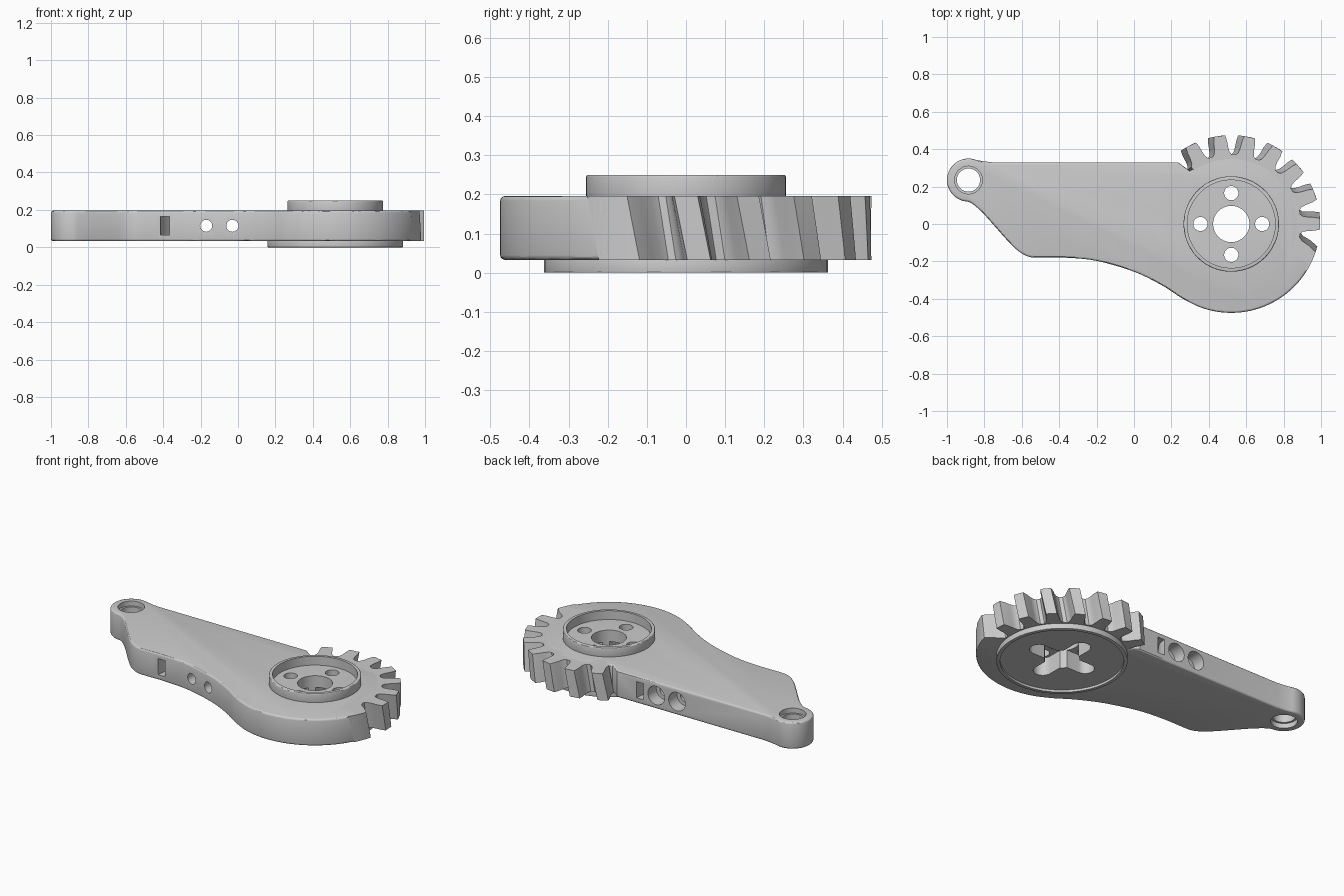
import bpy, bmesh
from math import sin, cos, radians, pi
from mathutils import Vector, Matrix

if "Cube" in bpy.data.objects:
    bpy.data.objects.remove(bpy.data.objects["Cube"])

GC = Vector((0.52, 0.0))          # gear centre
BC = Vector((-0.885, 0.235))      # pivot eye centre
Z0, Z1 = 0.033, 0.196             # arm thickness


def arc(c, r, a0, a1, n):
    return [c + r * Vector((cos(radians(a0 + (a1 - a0) * i / n)),
                            sin(radians(a0 + (a1 - a0) * i / n)))) for i in range(n + 1)]


def circle(c, r, n=64):
    return arc(Vector(c), r, 0, 360, n)[:-1]


def spline(p, sub=5):
    p = [Vector(q) for q in p]
    out = []
    for i in range(len(p) - 1):
        a, b, c, d = p[max(i - 1, 0)], p[i], p[i + 1], p[min(i + 2, len(p) - 1)]
        for k in range(sub):
            t = k / sub
            out.append(0.5 * (2 * b + (c - a) * t + (2 * a - 5 * b + 4 * c - d) * t * t
                              + (3 * b - a - 3 * c + d) * t ** 3))
    return out + [p[-1]]


def prism(name, pts, z0, z1, bevel=0, twist=0, layers=1):
    """Extrude an outline; twist turns the lower layers about the gear centre."""
    bm = bmesh.new()
    rings = []
    for k in range(layers + 1):
        t = k / layers
        m = Matrix.Rotation(radians(twist * (1 - t)), 2)
        rings.append([bm.verts.new((*(GC + m @ (Vector(p) - GC)), z0 + (z1 - z0) * t)) for p in pts])
    n = len(pts)
    caps = [bm.faces.new(rings[0][::-1]), bm.faces.new(rings[-1])]
    for lo, hi in zip(rings, rings[1:]):
        for i in range(n):
            j = (i + 1) % n
            bm.faces.new((lo[i], lo[j], hi[j], hi[i]))
    bmesh.ops.recalc_face_normals(bm, faces=bm.faces)
    if bevel:
        bmesh.ops.bevel(bm, geom=[e for f in caps for e in f.edges], offset=bevel,
                        segments=3, profile=0.5, affect='EDGES')
    me = bpy.data.meshes.new(name)
    bm.to_mesh(me)
    bm.free()
    ob = bpy.data.objects.new(name, me)
    bpy.context.collection.objects.link(ob)
    return ob


def y_rod(x, r, y0, y1):
    bpy.ops.mesh.primitive_cylinder_add(vertices=40, radius=r, depth=y1 - y0,
                                        location=(x, (y0 + y1) / 2, 0.115), rotation=(pi / 2, 0, 0))
    return bpy.context.object


def cut(targets, cutters):
    for ob in targets:
        bpy.context.view_layer.objects.active = ob
        for c in cutters:
            m = ob.modifiers.new("cut", 'BOOLEAN')
            m.operation, m.solver, m.object = 'DIFFERENCE', 'EXACT', c
            bpy.ops.object.modifier_apply(modifier=m.name)
    for c in cutters:
        bpy.data.objects.remove(c)


# Arm plate outline: pivot eye, curved lower edge, round end, root of gear, flat top edge
lower = spline([(-0.889, 0.12), (-0.86, 0.105), (-0.8, 0.05), (-0.68, -0.085), (-0.62, -0.143),
                (-0.57, -0.172), (-0.52, -0.18), (-0.37, -0.18), (-0.2, -0.197), (0, -0.255),
                (0.15, -0.328), (0.25, -0.393), (0.327, -0.434)])
outline = (arc(BC, 0.115, 70, 268, 36)[:-1] + lower[:-1] + arc(GC, 0.475, 246, 335, 40)
           + arc(GC, 0.36, -24, 128, 40)
           + [Vector(p) for p in ((0.235, 0.33), (-0.76, 0.33), (-0.81, 0.336))])
arm = prism("arm_plate", outline, Z0, Z1, bevel=0.012)

# Helical gear sector with seven teeth and a blunt end block
half = [(0.372, 8), (0.385, 6.2), (0.41, 5.2), (0.445, 4.6), (0.475, 3.6)]
polar = [(0.475, -32 + i * 1.5) for i in range(10)]
polar += [(0.43, -15.5), (0.39, -13.5), (0.372, -11)]
for k in range(7):
    c = 19.5 * k
    polar += [(r, c - h) for r, h in half] + [(r, c + h) for r, h in reversed(half)]
polar += [(0.3, 125 - i * 157 / 30) for i in range(31)]
gear = prism("gear_sector",
             [GC + r * Vector((cos(radians(a)), sin(radians(a)))) for r, a in polar],
             Z0, Z1, twist=4, layers=5)

# Lower hub disc with thin rim, upper collar ring
hub = prism("hub_disc", circle(GC, 0.363, 96), 0, Z0 + 0.004, bevel=0.003)
cut([hub], [prism("recess", circle(GC, 0.342, 96), -0.5, 0.014)])
collar = prism("collar_ring", circle(GC, 0.255, 96), Z1 - 0.01, 0.25, bevel=0.005)
cut([collar], [prism("recess", circle(GC, 0.235, 96), 0, 0.5)])

# Centre bore, cross-shaped horn pocket and four screw holes
cutters = [prism("bore", circle(GC, 0.097), -0.5, 0.5)]
for i in range(4):
    a = 90 * i
    d = Vector((cos(radians(a)), sin(radians(a))))
    cutters.append(prism("screw", circle(GC + 0.165 * d, 0.038, 32), -0.5, 0.5))
for a in (0, 90):
    d = 0.165 * Vector((cos(radians(a)), sin(radians(a))))
    capsule = arc(GC + d, 0.053, a - 90, a + 90, 16) + arc(GC - d, 0.053, a + 90, a + 270, 16)
    cutters.append(prism("pocket", capsule, -0.5, 0.125))
cut([arm, hub], cutters)

# Pivot eye hole with a shallow seat at both ends
cut([arm], [prism("eye", circle(BC, 0.062), -0.5, 0.5),
            prism("seat", circle(BC, 0.074), Z1 - 0.03, 0.5),
            prism("seat", circle(BC, 0.074), -0.5, Z0 + 0.03)])

# Cross holes, counterbored at the back
cut([arm], [y_rod(x, r, y0, 0.6) for x in (-0.17, -0.03) for r, y0 in ((0.032, -0.6), (0.056, 0.25))])

# Curved slots opening at front and back edges
for path in ([(-0.39, -0.3), (-0.39, -0.17), (-0.375, -0.11), (-0.33, -0.05)],
             [(0.08, 0.45), (0.08, 0.32), (0.065, 0.26), (0.03, 0.21)]):
    mid = spline(path)
    left, right = [], []
    for i, p in enumerate(mid):
        t = (mid[min(i + 1, len(mid) - 1)] - mid[max(i - 1, 0)]).normalized()
        s = 0.023 * Vector((-t.y, t.x))
        left.append(p + s)
        right.append(p - s)
    cut([arm], [prism("slot", right + left[::-1], 0.066, 0.164)])

# Smooth shading with sharp edges kept
bpy.ops.object.select_all(action='DESELECT')
for ob in (arm, gear, hub, collar):
    ob.select_set(True)
bpy.context.view_layer.objects.active = arm
bpy.ops.object.shade_smooth_by_angle(angle=radians(30))
